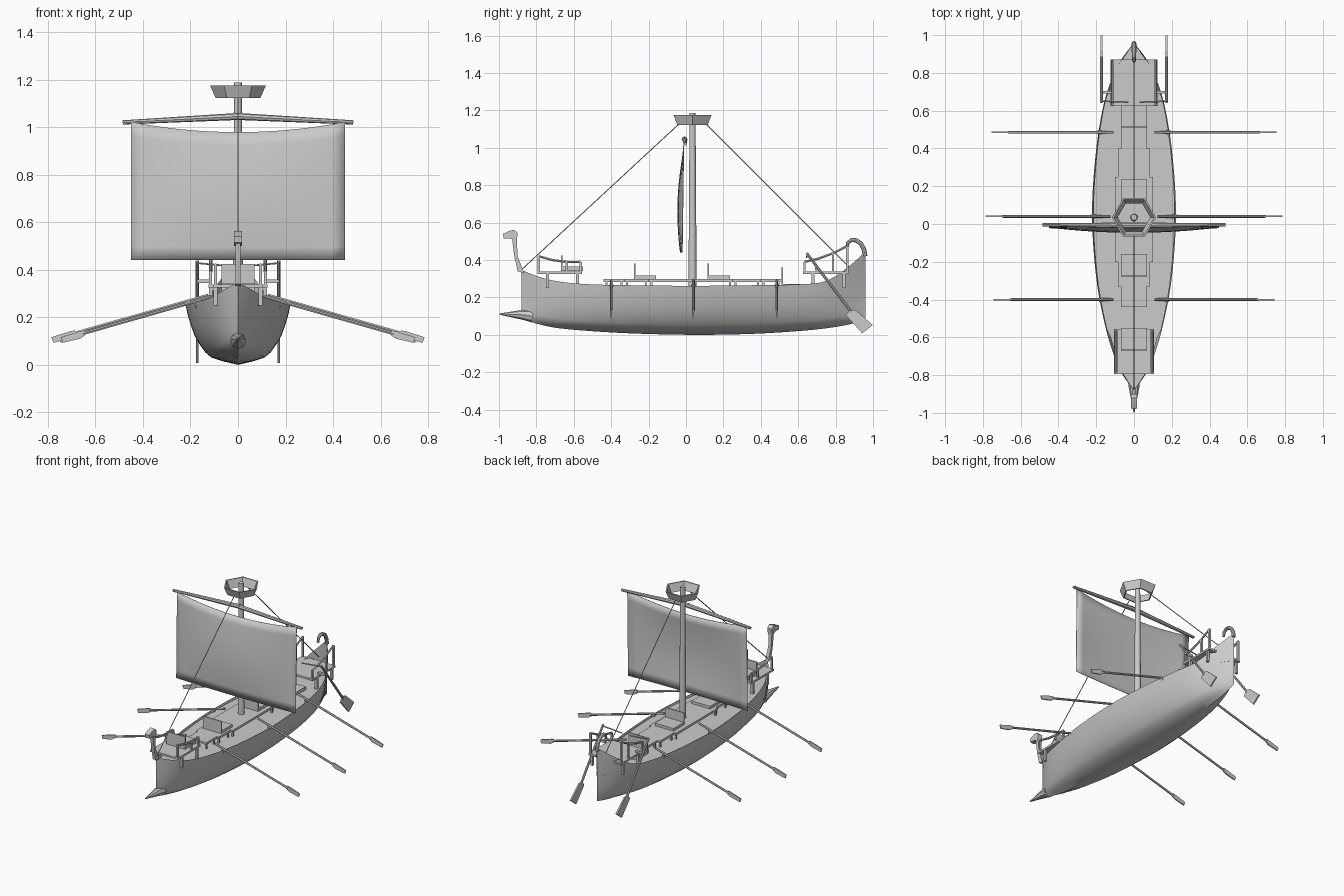
import bpy, bmesh, math
from mathutils import Vector

if "Cube" in bpy.data.objects:
    bpy.data.objects.remove(bpy.data.objects["Cube"])

grey = bpy.data.materials.new("plain grey")
grey.diffuse_color = (0.6, 0.6, 0.6, 1)
grey.use_nodes = True
grey.node_tree.nodes["Principled BSDF"].inputs["Base Color"].default_value = grey.diffuse_color


def mesh(name, verts, faces, recalc=True):
    me = bpy.data.meshes.new(name)
    me.from_pydata([tuple(v) for v in verts], [], faces)
    bm = bmesh.new()
    bm.from_mesh(me)
    bmesh.ops.remove_doubles(bm, verts=bm.verts, dist=1e-5)
    if recalc:
        bmesh.ops.recalc_face_normals(bm, faces=bm.faces)
    bm.to_mesh(me)
    bm.free()
    me.materials.append(grey)
    ob = bpy.data.objects.new(name, me)
    bpy.context.collection.objects.link(ob)
    return ob


def box(name, x0, x1, y0, y1, z0, z1):
    v = [(x, y, z) for x in (x0, x1) for y in (y0, y1) for z in (z0, z1)]
    f = [(0, 1, 3, 2), (4, 6, 7, 5), (0, 4, 5, 1), (2, 3, 7, 6), (0, 2, 6, 4), (1, 5, 7, 3)]
    return mesh(name, v, f)


def tube(name, pts, radii, n=8):
    # swept round bar through points, one radius per point
    pts = [Vector(p) for p in pts]
    v, f = [], []
    for i, p in enumerate(pts):
        d = (pts[min(i + 1, len(pts) - 1)] - pts[max(i - 1, 0)]).normalized()
        a = Vector((1, 0, 0)) if abs(d.x) < 0.8 else Vector((0, 1, 0))
        u = (a - d * a.dot(d)).normalized()
        w = d.cross(u)
        for k in range(n):
            t = 2 * math.pi * k / n
            v.append(p + (u * math.cos(t) + w * math.sin(t)) * radii[i])
    for i in range(len(pts) - 1):
        for k in range(n):
            m = (k + 1) % n
            f.append((i * n + k, i * n + m, (i + 1) * n + m, (i + 1) * n + k))
    f += [tuple(range(n)), tuple(range((len(pts) - 1) * n, len(pts) * n))]
    return mesh(name, v, f)


def plate(name, poly, axis, c, half):
    # flat polygon thickened along x (points are y,z) or y (points are x,z)
    n = len(poly)
    mk = (lambda a, b, t: (t, a, b)) if axis == 'x' else (lambda a, b, t: (a, t, b))
    v = [mk(a, b, c + s * half) for s in (-1, 1) for a, b in poly]
    f = [tuple(range(n)), tuple(range(n, 2 * n))]
    f += [(i, (i + 1) % n, n + (i + 1) % n, n + i) for i in range(n)]
    return mesh(name, v, f)


# hull stations: y, half width, keel height, rail height
ST = [(-.88, 0, .085, .347), (-.8, .06, .06, .315), (-.7, .105, .038, .288),
      (-.55, .15, .023, .272), (-.3, .198, .008, .265), (.04, .222, 0, .262),
      (.35, .205, .005, .265), (.6, .168, .02, .27), (.75, .125, .035, .288),
      (.87, .068, .055, .365), (.96, 0, .08, .445)]


def station(y):
    # smooth interpolation between stations
    i = max(k for k in range(len(ST) - 1) if ST[k][0] <= y + 1e-9)
    a, b = ST[i], ST[i + 1]
    p, q = ST[max(i - 1, 0)], ST[min(i + 2, len(ST) - 1)]
    h = b[0] - a[0]
    t = (y - a[0]) / h
    out = []
    for c in (1, 2, 3):
        m0 = (b[c] - p[c]) / (b[0] - p[0]) * h
        m1 = (q[c] - a[c]) / (q[0] - a[0]) * h
        out.append((2*t**3 - 3*t*t + 1) * a[c] + (t**3 - 2*t*t + t) * m0
                   + (3*t*t - 2*t**3) * b[c] + (t**3 - t*t) * m1)
    return out


SEC = [(0, 0), (.28, .055), (.5, .115), (.62, .2), (.73, .33), (.83, .48), (.9, .65), (.96, .82), (1, 1)]
PROF = [(-f, g) for f, g in SEC[:0:-1]] + SEC
NY = 46
ys = [-.88 + 1.84 * i / NY for i in range(NY + 1)]
v, f, m = [], [], len(PROF)
for y in ys:
    w, k, s = station(min(y, .96))
    v += [(w * a, y, k + (s - k) * b) for a, b in PROF]
for i in range(NY):
    for j in range(m - 1):
        f.append((i*m + j, (i+1)*m + j, (i+1)*m + j + 1, i*m + j + 1))
mesh("hull", v, f, False)

# main deck
v, f = [], []
for y in ys:
    w = station(min(y, .96))[0] * (.97 if -.6 < y < .7 else .9)
    v += [(-w, y, .25), (w, y, .25)]
for i in range(NY):
    f.append((2*i, 2*i + 1, 2*i + 3, 2*i + 2))
mesh("deck", v, f, False)

# raised stepped walkway with posts
for i, (a, b, w) in enumerate([(-.44, -.33, .07), (-.33, -.2, .085), (-.2, .25, .1),
                               (.25, .4, .085), (.4, .51, .065)]):
    box("walkway_%d" % i, -w, w, a, b, .283, .298)
    for s in (-1, 1):
        x = s * (w - .01)
        for y in (a + .015, b - .015):
            box("walkway_post", x - .005, x + .005, y - .005, y + .005, .25, .284)


# benches with backrests: y of back, seat bottom, seat top, back top
for y, z0, z1, z2 in [(-.665, .34, .365, .425), (-.275, .298, .316, .38),
                      (.12, .298, .316, .38), (.515, .25, .272, .36)]:
    box("bench_seat", -.07, .07, y, y + .115, z0, z1)
    box("bench_back", -.07, .07, y - .004, y + .004, z0, z2)

# bow and stern platforms with legs and railings
for name, w, y0, y1, za, zb in [("bow", .105, -.795, -.555, .42, .39),
                                ("stern", .125, .625, .87, .39, .475)]:
    box(name + "_platform", -w, w, y0, y1, .325, .338)
    for s in (-1, 1):
        x = s * (w - .01)
        rail = []
        for k in range(4):
            t = k / 3
            y = y0 + .008 + (y1 - y0 - .016) * t
            z = za + (zb - za) * t - .012 * math.sin(math.pi * t)
            rail.append((x, y, z))
            if k != 1:
                box(name + "_rail_post", x - .006, x + .006, y - .006, y + .006, .33, z)
        tube(name + "_rail", rail, [.007] * 4, 6)
        for y in (y0 + .055, y1 - .025):
            box(name + "_platform_leg", x - .008, x + .008, y - .008, y + .008, .25, .33)

# ram
tube("ram", [(0, -.82, .1), (0, -.87, .107), (0, -.998, .111)], [.034, .027, .003], 8)

# figurehead: neck and head
plate("figurehead_neck", [(-.865, .33), (-.9, .34), (-.918, .42), (-.93, .515), (-.905, .515), (-.9, .42)],
      'x', 0, .011)
plate("figurehead_head", [(-.905, .5), (-.9, .545), (-.92, .562), (-.945, .555), (-.978, .54),
                          (-.975, .515), (-.94, .515)], 'x', 0, .017)

# curled stern ornament
tube("stern_curl", [(0, .958, .42), (0, .952, .455), (0, .935, .488), (0, .91, .505), (0, .885, .507),
                    (0, .865, .492), (0, .86, .465)], [.012, .012, .012, .012, .011, .01, .008], 8)

# mast and hexagonal open lookout basket
tube("mast", [(0, .035, .24), (0, .035, 1.187)], [.022, .016], 12)
v, f = [], []
for r, z in [(.094, 1.122), (.117, 1.175), (.108, 1.175), (.086, 1.122)]:
    v += [(r * math.cos(k * math.pi / 3), .035 + r * math.sin(k * math.pi / 3), z) for k in range(6)]
for i in range(4):
    for k in range(6):
        n, j = (k + 1) % 6, (i + 1) % 4
        f.append((i*6 + k, i*6 + n, j*6 + n, j*6 + k))
mesh("lookout_basket", v, f)

# yard in two spars
for s in (-1, 1):
    tube("yard", [(s * .485, -.003, 1.02), (-s * .02, -.008, 1.046)], [.009, .015], 8)

# billowing sail
NX, NZ = 16, 10
v, f = [], []
for i in range(NX + 1):
    x = -.45 + .9 * i / NX
    q = 1 - (x / .45) ** 2
    top = 1.022 - .043 * q
    for j in range(NZ + 1):
        t = j / NZ
        v.append((x, -.022 + .008 * t - .028 * q * math.sin(math.pi * (.12 + .85 * t)), .44 + (top - .44) * t))
for i in range(NX):
    for j in range(NZ):
        a = i * (NZ + 1) + j
        f.append((a, a + NZ + 1, a + NZ + 2, a + 1))
sail = mesh("sail", v, f, False)
mod = sail.modifiers.new("thickness", 'SOLIDIFY')
mod.thickness = .004

# stays
tube("fore_stay", [(0, -.04, 1.125), (0, -.883, .345)], [.003, .003], 6)
tube("back_stay", [(0, .11, 1.125), (0, .872, .362)], [.003, .003], 6)

for s in (-1, 1):
    # rowing oars with brackets on the hull side
    for y, reach in [(-.4, .745), (.04, .785), (.485, .755)]:
        tip = reach - .785
        z = lambda x: .105 + (.785 - (x - tip)) * .285
        xi = .11 + (.015 if y == .04 else 0)
        tube("oar", [(s * xi, y, z(xi)), (s * (reach - .09), y, z(reach - .09))], [.007, .007], 6)
        b = [(reach - .1, z(reach - .1) + .01), (reach - .085, z(reach - .085) + .014),
             (reach, z(reach) + .011), (reach - .008, z(reach) - .012),
             (reach - .08, z(reach - .08) - .018), (reach - .1, z(reach - .1) - .01)]
        plate("oar_blade", [(s * p, q) for p, q in b], 'y', y, .004)
        w = station(y)[0]
        plate("oar_bracket", [(s * (w - .02), .27), (s * (w + .004), .262), (s * (w - .01), .23)], 'y', y, .012)
    # steering oars and tillers
    x = s * .172
    tube("steering_oar", [(x, .645, .437), (x, .885, .12)], [.007, .008], 8)
    plate("steering_blade", [(.855, .105), (.875, .135), (.908, .132), (.998, .052), (.942, .008)], 'x', x, .005)
    tube("tiller", [(x, .65, .428), (s * .03, .645, .415)], [.004, .004], 6)
    box("steering_bracket", min(x, s * .115), max(x, s * .115), .69, .705, .345, .36)

# smooth round parts, keep edges sharp
bpy.ops.object.select_all(action='SELECT')
bpy.context.view_layer.objects.active = sail
bpy.ops.object.shade_smooth_by_angle(angle=math.radians(35))
